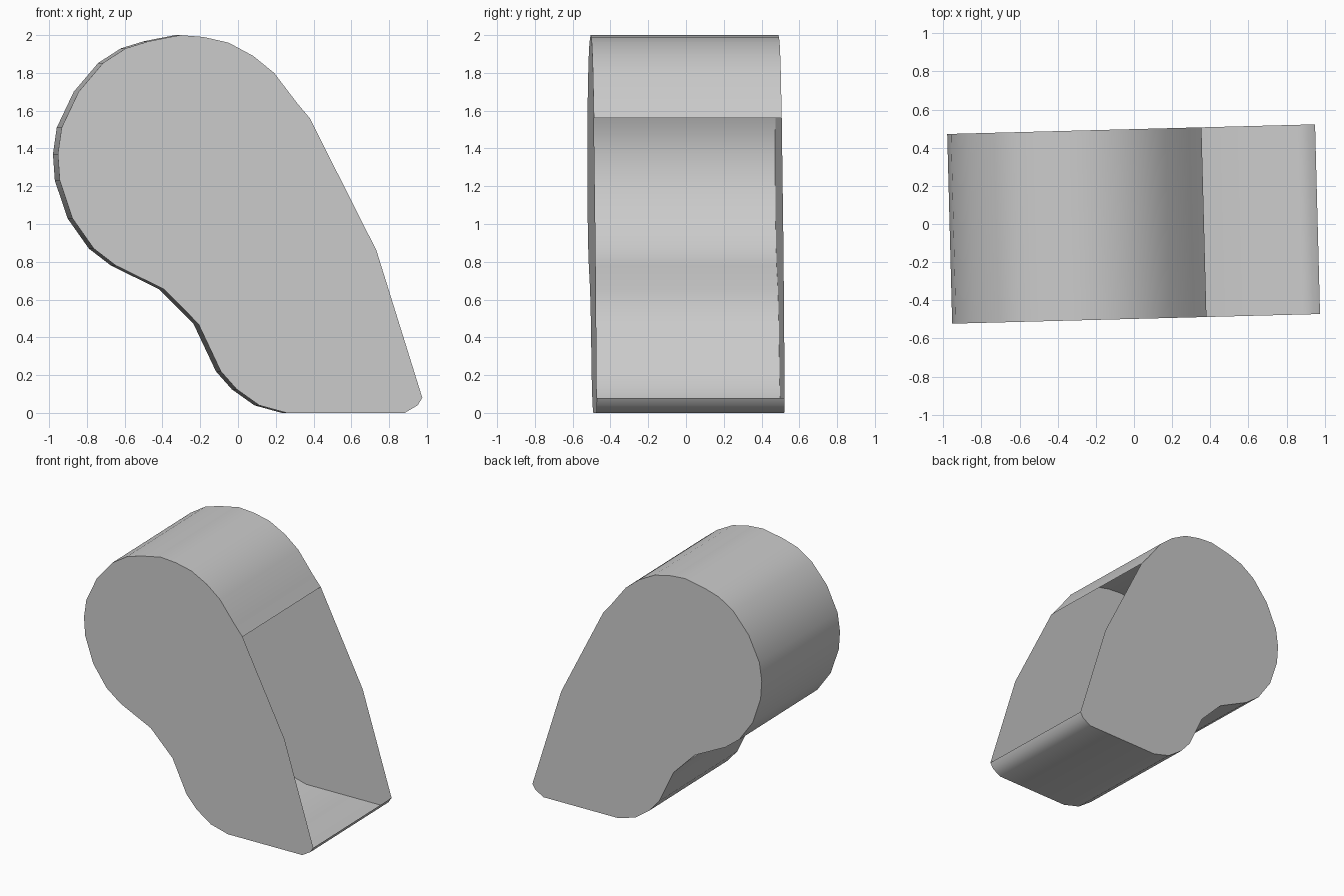
import bpy, bmesh, math
from mathutils import Matrix

if "Cube" in bpy.data.objects:
    bpy.data.objects.remove(bpy.data.objects["Cube"])

DEPTH = 0.995
TILT = Matrix.Rotation(math.radians(1.5), 4, 'Z')

# Rim of the housing (x, z), from the top of the mouth round to its bottom lip
RIM = [(0.367, 1.56), (0.30, 1.64), (0.178, 1.80), (0.067, 1.89), (-0.063, 1.96),
       (-0.195, 1.99), (-0.32, 2.0), (-0.487, 1.967), (-0.607, 1.93), (-0.727, 1.853),
       (-0.857, 1.70), (-0.947, 1.51), (-0.967, 1.37), (-0.957, 1.23), (-0.89, 1.03),
       (-0.777, 0.87), (-0.66, 0.78), (-0.405, 0.655), (-0.222, 0.47), (-0.104, 0.22),
       (-0.02, 0.125), (0.10, 0.04), (0.245, 0.0), (0.87, 0.0), (0.938, 0.04), (0.963, 0.08)]
# The extra corner on the open edge of the side panels
MOUTH = [(0.72, 0.86)]


def finish(name, bm):
    bm.normal_update()
    mesh = bpy.data.meshes.new(name)
    bm.to_mesh(mesh)
    bm.free()
    mesh.transform(TILT)
    obj = bpy.data.objects.new(name, mesh)
    bpy.context.collection.objects.link(obj)
    return obj


def side_panel(name, y, flip):
    bm = bmesh.new()
    face = bm.faces.new([bm.verts.new((x, y, z)) for x, z in RIM + MOUTH])
    face.normal_update()
    if (face.normal.y > 0) == flip:
        face.normal_flip()
    bmesh.ops.triangulate(bm, faces=[face])
    return finish(name, bm)


# Flat front and back panels
side_panel("front_panel", -DEPTH / 2, True)
side_panel("back_panel", DEPTH / 2, False)

# Curved wall joining the panels, left open at the mouth
bm = bmesh.new()
front = [bm.verts.new((x, -DEPTH / 2, z)) for x, z in RIM]
back = [bm.verts.new((x, DEPTH / 2, z)) for x, z in RIM]
for i in range(len(RIM) - 1):
    bm.faces.new((front[i], front[i + 1], back[i + 1], back[i]))
bm.normal_update()
top = max(bm.faces, key=lambda f: f.calc_center_median().z)
if top.normal.z < 0:
    bmesh.ops.reverse_faces(bm, faces=bm.faces[:])
wall = finish("curved_wall", bm)
bpy.ops.object.select_all(action='DESELECT')
wall.select_set(True)
bpy.context.view_layer.objects.active = wall
bpy.ops.object.shade_smooth_by_angle(angle=math.radians(35))
